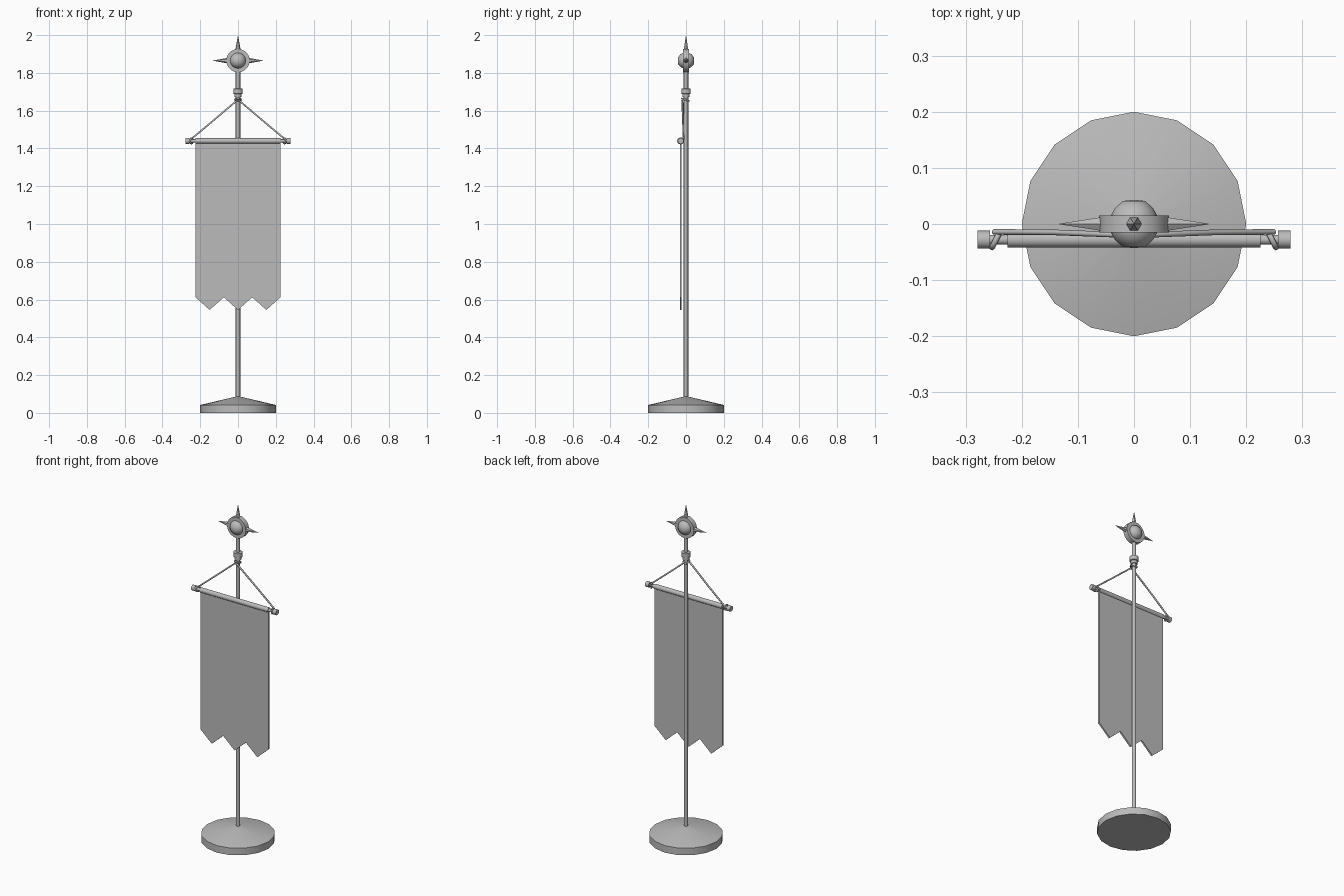
import bpy, bmesh, math
from mathutils import Vector

cube = bpy.data.objects.get("Cube")
if cube:
    bpy.data.objects.remove(cube, do_unlink=True)

grey = bpy.data.materials.new("plain_grey")
grey.use_nodes = True
colour = (0.5, 0.5, 0.5, 1)
grey.diffuse_color = colour
grey.node_tree.nodes["Principled BSDF"].inputs["Base Color"].default_value = colour


def finish(name, bm, smooth=True):
    bmesh.ops.recalc_face_normals(bm, faces=bm.faces)
    mesh = bpy.data.meshes.new(name)
    bm.to_mesh(mesh)
    bm.free()
    obj = bpy.data.objects.new(name, mesh)
    bpy.context.collection.objects.link(obj)
    mesh.materials.append(grey)
    if smooth:
        bpy.ops.object.select_all(action='DESELECT')
        bpy.context.view_layer.objects.active = obj
        obj.select_set(True)
        bpy.ops.object.shade_smooth_by_angle(angle=math.radians(40))
    return obj


def lathe(name, profile, origin, axis, sides):
    """Revolve (radius, distance) pairs around an axis through origin."""
    bm = bmesh.new()
    turn = Vector((0, 0, 1)).rotation_difference(Vector(axis))
    rings = []
    for r, d in profile:
        if r == 0:
            rings.append([bm.verts.new(turn @ Vector((0, 0, d)) + Vector(origin))] * sides)
            continue
        angles = [math.tau * i / sides for i in range(sides)]
        rings.append([bm.verts.new(turn @ Vector((r * math.cos(a), r * math.sin(a), d))
                                   + Vector(origin)) for a in angles])
    for low, high in zip(rings, rings[1:]):
        for i in range(sides):
            j = (i + 1) % sides
            corners = list(dict.fromkeys((low[i], low[j], high[j], high[i])))
            bm.faces.new(corners)
    for ring, (r, d) in ((rings[0], profile[0]), (rings[-1], profile[-1])):
        if r > 0:
            bm.faces.new(ring)
    return finish(name, bm)


def cord(name, points, radius, closed=False):
    curve = bpy.data.curves.new(name, 'CURVE')
    curve.dimensions = '3D'
    curve.bevel_depth = radius
    curve.bevel_resolution = 1
    curve.use_fill_caps = True
    spline = curve.splines.new('POLY')
    spline.points.add(len(points) - 1)
    for p, co in zip(spline.points, points):
        p.co = (*co, 1)
    spline.use_cyclic_u = closed
    obj = bpy.data.objects.new(name, curve)
    bpy.context.collection.objects.link(obj)
    curve.materials.append(grey)
    return obj


UP = (0, 0, 1)
BAR_Y, BAR_Z = -0.028, 1.44
HEAD = (0, 0, 1.865)

# Stand and pole
lathe("base", [(0.2, 0), (0.2, 0.042), (0.012, 0.086)], (0, 0, 0), UP, 16)
lathe("pole", [(0.012, 0.07), (0.012, 1.83)], (0, 0, 0), UP, 12)
lathe("collar", [(0.019, 1.672), (0.019, 1.688), (0.025, 1.69),
                 (0.025, 1.716), (0.012, 1.718)], (0, 0, 0), UP, 12)

# Finial: round boss with domes front and back, and three spikes
lathe("finial_disc", [(0.062, -0.015), (0.062, 0.015)], HEAD, (0, 1, 0), 20)
lathe("finial_dome", [(0, -0.043), (0.02, -0.041), (0.034, -0.028), (0.042, -0.014),
                      (0.042, 0.014), (0.034, 0.028), (0.02, 0.041), (0, 0.043)],
      HEAD, (0, 1, 0), 16)
for name, axis in (("left", (1, 0, 0)), ("right", (-1, 0, 0)), ("top", UP)):
    lathe(name + "_spike", [(0.014, 0.058), (0, 0.136)], HEAD, axis, 6)

# Crossbar
lathe("crossbar", [(0.009, -0.265), (0.009, 0.265)], (0, BAR_Y, BAR_Z), (1, 0, 0), 10)
lathe("banner_sleeve", [(0.014, -0.225), (0.014, 0.225)], (0, BAR_Y, BAR_Z), (1, 0, 0), 16)

# Banner cloth with three points along the lower edge
bm = bmesh.new()
outline = [(-0.225, BAR_Z), (0.225, BAR_Z)]
for i in range(7):
    outline.append((0.225 - 0.075 * i, 0.545 if i % 2 else 0.612))
front = bm.faces.new([bm.verts.new((x, -0.033, z)) for x, z in outline])
extruded = bmesh.ops.extrude_face_region(bm, geom=[front])
moved = [v for v in extruded["geom"] if isinstance(v, bmesh.types.BMVert)]
bmesh.ops.translate(bm, verts=moved, vec=(0, 0.01, 0))
finish("banner_cloth", bm, smooth=False)

# Bar caps, knots and hanging cords
for side, s in (("left", 1), ("right", -1)):
    lathe(side + "_bar_cap", [(0.016, 0.257), (0.016, 0.279)],
          (0, BAR_Y, BAR_Z), (s, 0, 0), 12)
    loop = []
    for i in range(12):
        a = math.tau * i / 12
        loop.append((s * (0.246 - 0.007 * math.cos(a)),
                     BAR_Y + 0.014 * math.cos(a), BAR_Z + 0.014 * math.sin(a)))
    cord(side + "_knot", loop, 0.005, closed=True)
    cord(side + "_cord", [(s * 0.25, -0.014, 1.448), (s * 0.14, -0.015, 1.54),
                          (s * 0.008, -0.02, 1.652), (0, -0.021, 1.653)], 0.005)
ring = [(0.016 * math.cos(math.tau * i / 12), 0.018 * math.sin(math.tau * i / 12) - 0.003,
         1.658 - 0.006 * math.sin(math.tau * i / 12)) for i in range(12)]
cord("pole_cord_loop", ring, 0.005, closed=True)
